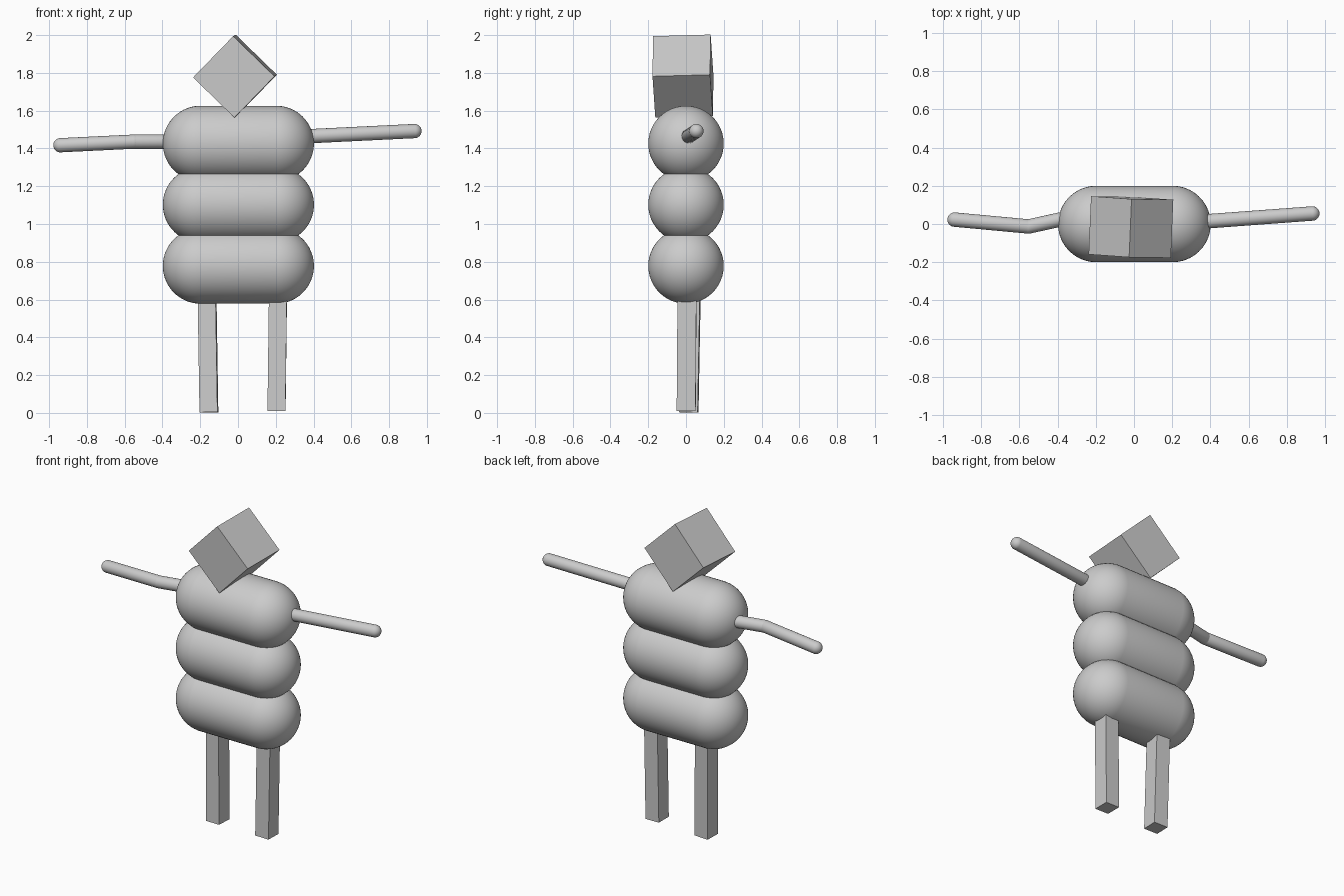
import bpy, bmesh, math
from mathutils import Vector, Matrix

if "Cube" in bpy.data.objects:
    bpy.data.objects.remove(bpy.data.objects["Cube"])


def add_object(name, bm, matrix, smooth=False):
    mesh = bpy.data.meshes.new(name)
    bm.to_mesh(mesh)
    bm.free()
    if smooth:
        for p in mesh.polygons:
            p.use_smooth = True
    ob = bpy.data.objects.new(name, mesh)
    ob.matrix_world = matrix
    bpy.context.collection.objects.link(ob)
    return ob


def align_z(a, b):
    """Matrix at the middle of a-b with local z along a-b."""
    rot = Vector((0, 0, 1)).rotation_difference(b - a).to_matrix().to_4x4()
    return Matrix.Translation((a + b) / 2) @ rot


def capsule(name, a, b, r, segs=48, rings=31):
    """Rounded cylinder between two sphere centres (odd rings: no equator loop)."""
    a, b = Vector(a), Vector(b)
    half = (b - a).length / 2
    bm = bmesh.new()
    bmesh.ops.create_uvsphere(bm, u_segments=segs, v_segments=rings, radius=r)
    for v in bm.verts:
        v.co.z += math.copysign(half, v.co.z)
    return add_object(name, bm, align_z(a, b), smooth=True)


def box(name, size, matrix):
    bm = bmesh.new()
    bmesh.ops.create_cube(bm, size=1)
    bmesh.ops.scale(bm, vec=size, verts=bm.verts)
    return add_object(name, bm, matrix)


# Torso: three stacked horizontal capsules
for name, z in (("lower_torso", 0.778), ("middle_torso", 1.102), ("upper_torso", 1.426)):
    capsule(name, (-0.198, 0, z), (0.202, 0, z), 0.2)

# Head: cube standing on its edge, slightly turned
head_rot = (Matrix.Rotation(-0.042, 4, 'Z') @ Matrix.Rotation(0.028, 4, 'X')
            @ Matrix.Rotation(math.radians(44.2), 4, 'Y'))
box("head", (0.305, 0.305, 0.305), Matrix.Translation((-0.016, -0.016, 1.783)) @ head_rot)

# Arms: thin capsules, one of them bent at the elbow
R = 0.038
capsule("left_forearm", (0.3, 0.008, 1.461), (0.934, 0.055, 1.492), R, 24, 15)
capsule("right_upper_arm", (-0.22, 0.06, 1.436), (-0.552, -0.013, 1.436), R, 24, 15)
capsule("right_forearm", (-0.552, -0.013, 1.436), (-0.94, 0.023, 1.417), R, 24, 15)

# Legs: slim square posts, slightly splayed
for name, foot, hip, yaw in (
        ("right_leg", (-0.154, 0.014, 0.003), (-0.165, 0.027, 0.7), -0.05),
        ("left_leg", (0.204, 0.001, 0.01), (0.2125, 0.006, 0.7), -0.01)):
    foot, hip = Vector(foot), Vector(hip)
    m = align_z(foot, hip) @ Matrix.Rotation(yaw, 4, 'Z')
    box(name, (0.095, 0.1, (hip - foot).length), m)
